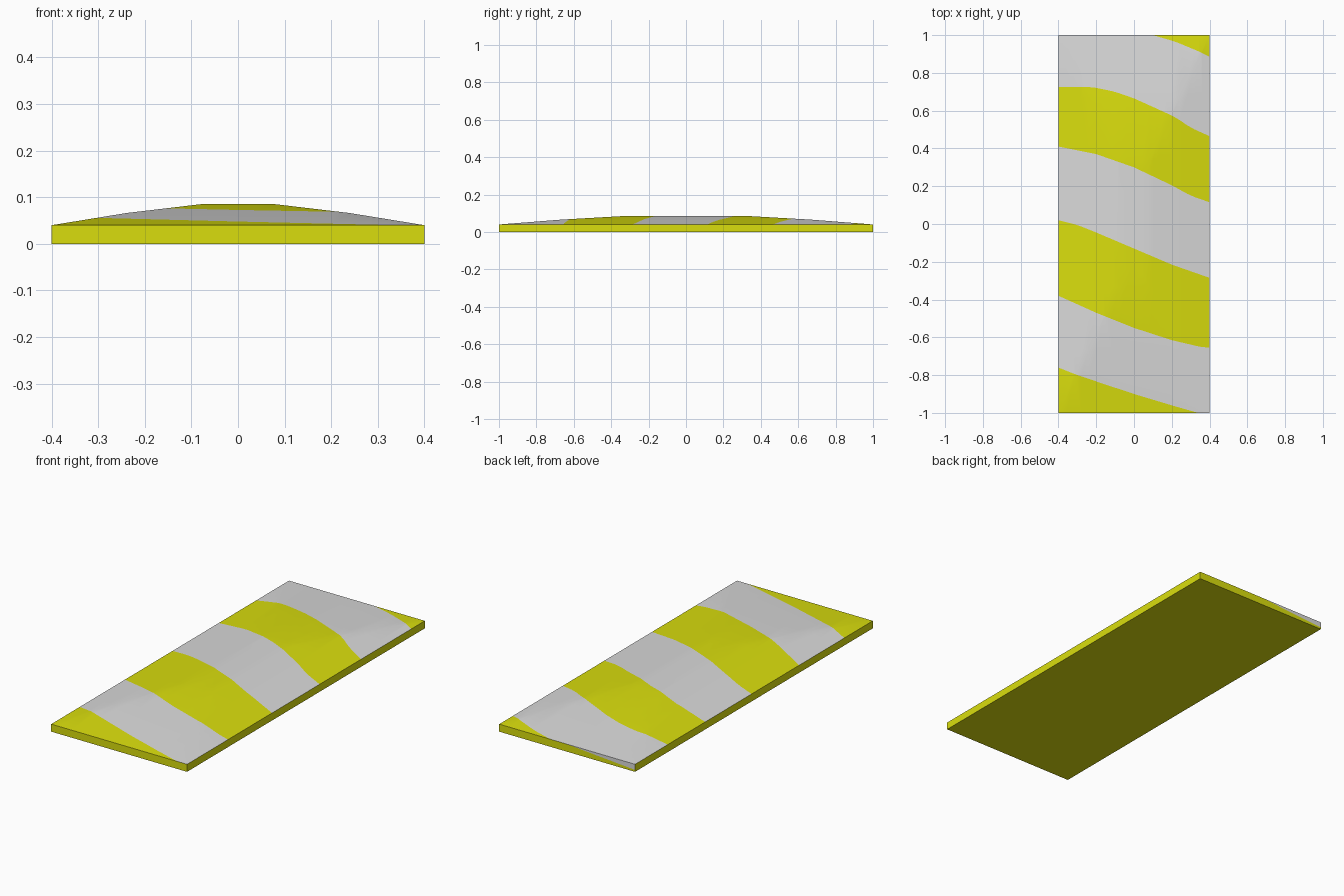
import bpy, bmesh
from mathutils import Vector

if "Cube" in bpy.data.objects:
    bpy.data.objects.remove(bpy.data.objects["Cube"])

HX, HY, RIM = 0.4, 1.0, 0.04
CX, CY = 0.16, 1 / 3          # dome facet spacing


def material(name, rgb):
    m = bpy.data.materials.new(name)
    m.diffuse_color = (*rgb, 1)
    m.use_nodes = True
    m.node_tree.nodes["Principled BSDF"].inputs["Base Color"].default_value = m.diffuse_color
    return m


# Stripe edges across the width, from front to back; below the first is yellow
STRIPES = [
    [(-.4, -.76), (-.3, -.80), (0, -.90), (.2, -.96), (.34, -1), (.4, -1.03)],
    [(-.4, -.38), (-.2, -.47), (0, -.55), (.2, -.615), (.35, -.65), (.4, -.655)],
    [(-.4, .02), (-.3, -.005), (-.2, -.045), (0, -.13), (.2, -.215), (.4, -.285)],
    [(-.4, .41), (-.2, .37), (0, .30), (.2, .205), (.3, .15), (.4, .115)],
    [(-.4, .725), (-.22, .725), (-.1, .70), (0, .665), (.1, .62), (.22, .565), (.3, .51), (.4, .465)],
    [(-.4, 1.1), (.1, 1), (.22, .965), (.34, .915), (.4, .885)],
]


def lerp_curve(pts, x):
    for (x0, y0), (x1, y1) in zip(pts, pts[1:]):
        if x <= x1 + 1e-9:
            return y0 + (y1 - y0) * (x - x0) / (x1 - x0)
    return pts[-1][1]


def dome_height(x, y):
    ring = max(0, min((HX - abs(x)) / CX, (HY - abs(y)) / CY, 2))
    return lerp_curve([(0, RIM), (1, 0.066), (2, 0.085)], ring)


def cut(bm, faces, point, normal):
    edges = {e for f in faces for e in f.edges}
    verts = {v for f in faces for v in f.verts}
    bmesh.ops.bisect_plane(bm, geom=list(faces) + list(edges) + list(verts),
                           dist=1e-5, plane_co=point, plane_no=normal)


bm = bmesh.new()

# Striped top, laid out in columns
xs = sorted([round(-HX + .04 * i, 4) for i in range(21)] + [.1, .34])
columns = []
for x in xs:
    ys = [-HY] + [max(-HY, min(HY, lerp_curve(s, x))) for s in STRIPES] + [HY]
    columns.append([bm.verts.new((x, y, 0)) for y in ys])
for a, b in zip(columns, columns[1:]):
    for i in range(len(a) - 1):
        f = bm.faces.new((a[i], b[i], b[i + 1], a[i + 1]))
        f.material_index = i % 2
bmesh.ops.remove_doubles(bm, verts=bm.verts[:], dist=1e-4)

# Cut along the dome's facet lines and hips, then raise it
for y in (-2 * CY, -CY, CY, 2 * CY):
    cut(bm, bm.faces[:], (0, y, 0), (0, 1, 0))
for sx in (-1, 1):
    for sy in (-1, 1):
        cut(bm, bm.faces[:], (sx * HX, sy * HY, 0), Vector((sx * CY, -sy * CX, 0)).normalized())
for v in bm.verts:
    v.co.z = dome_height(v.co.x, v.co.y)
top = bm.faces[:]

# Upright sides and flat underside
rim = [e for e in bm.edges if e.is_boundary]
ext = bmesh.ops.extrude_edge_only(bm, edges=rim)["geom"]
for v in (g for g in ext if isinstance(g, bmesh.types.BMVert)):
    v.co.z = 0
sides = [g for g in ext if isinstance(g, bmesh.types.BMFace)]
for f in sides:
    f.material_index = 0
base = [e for e in bm.edges if e.is_boundary]
for f in bmesh.ops.contextual_create(bm, geom=base)["faces"]:
    f.material_index = 0

# Grey wedge on the back side
back = [f for f in sides if f.calc_center_median().y > HY - 1e-4]
cut(bm, back, (0, HY, RIM), Vector((-.03, 0, .4)).normalized())
for f in bm.faces:
    c = f.calc_center_median()
    if c.y > HY - 1e-4 and c.z < RIM and c.z > RIM + .075 * c.x:
        f.material_index = 1

bmesh.ops.recalc_face_normals(bm, faces=bm.faces[:])
mesh = bpy.data.meshes.new("striped_speed_bump")
bm.to_mesh(mesh)
bm.free()
mesh.materials.append(material("yellow", (.70, .73, .004)))
mesh.materials.append(material("light grey", (.70, .70, .70)))
obj = bpy.data.objects.new("striped_speed_bump", mesh)
bpy.context.collection.objects.link(obj)
bpy.context.view_layer.objects.active = obj
obj.select_set(True)
bpy.ops.object.shade_smooth_by_angle(angle=0.4)
